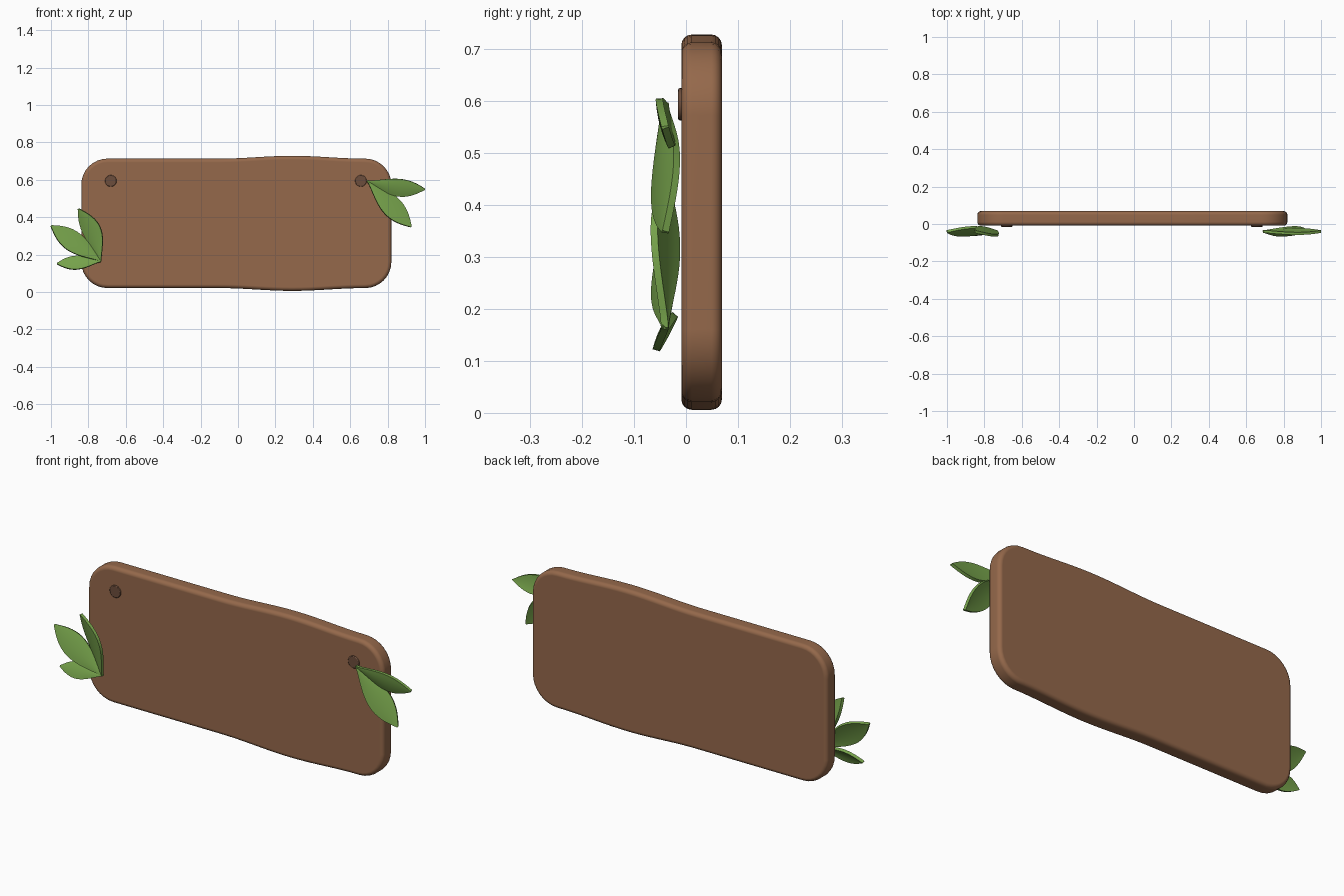
import bpy, bmesh, math
from mathutils import Vector

if "Cube" in bpy.data.objects:
    bpy.data.objects.remove(bpy.data.objects["Cube"])


def material(name, rgb):
    m = bpy.data.materials.new(name)
    m.diffuse_color = (*rgb, 1)
    m.use_nodes = True
    m.node_tree.nodes["Principled BSDF"].inputs["Base Color"].default_value = m.diffuse_color
    return m


WOOD = material("wood", (0.30, 0.14, 0.07))
PEG = material("dark_wood", (0.15, 0.075, 0.045))
GREEN = material("leaf_green", (0.18, 0.36, 0.07))


def finish(name, bm, mat):
    bmesh.ops.recalc_face_normals(bm, faces=bm.faces)
    me = bpy.data.meshes.new(name)
    bm.to_mesh(me)
    bm.free()
    ob = bpy.data.objects.new(name, me)
    bpy.context.collection.objects.link(ob)
    me.materials.append(mat)
    bpy.context.view_layer.objects.active = ob
    ob.select_set(True)
    bpy.ops.object.shade_smooth_by_angle(angle=math.radians(40))
    ob.select_set(False)
    return ob


# Board: rounded rectangle whose long edges swell gently right of centre
def swell(x):
    t = (x + 0.1) / 0.78
    return 0.015 * math.sin(math.pi * t) ** 2 if 0 < t < 1 else 0.0


def board():
    left, right, half, mid, r = -0.838, 0.82, 0.346, 0.367, 0.14
    top = []
    for i in range(9):
        a = math.pi - i * math.pi / 16
        top.append((left + r + r * math.cos(a), half - r + r * math.sin(a)))
    for i in range(1, 28):
        x = left + r + (right - left - 2 * r) * i / 28
        top.append((x, half + swell(x)))
    for i in range(9):
        a = math.pi / 2 - i * math.pi / 16
        top.append((right - r + r * math.cos(a), half - r + r * math.sin(a)))
    outline = [(x, mid + z) for x, z in top] + [(x, mid - z) for x, z in reversed(top)]
    bm = bmesh.new()
    face = bm.faces.new([bm.verts.new((x, -0.009, z)) for x, z in outline])
    res = bmesh.ops.extrude_face_region(bm, geom=[face], use_keep_orig=True)
    verts = [g for g in res["geom"] if isinstance(g, bmesh.types.BMVert)]
    bmesh.ops.translate(bm, verts=verts, vec=(0, 0.078, 0))
    ob = finish("board", bm, WOOD)
    bev = ob.modifiers.new("rounded_rim", 'BEVEL')
    bev.width, bev.segments = 0.02, 4
    bev.limit_method, bev.angle_limit = 'ANGLE', math.radians(60)
    ob.data.shade_smooth()
    wn = ob.modifiers.new("flat_faces", 'WEIGHTED_NORMAL')
    wn.keep_sharp = False


board()

# Round pegs near the top corners
for side, x in (("left", -0.68), ("right", 0.657)):
    bpy.ops.mesh.primitive_cylinder_add(vertices=24, radius=0.031, depth=0.03,
                                        location=(x, 0.0, 0.594),
                                        rotation=(math.pi / 2, 0, 0))
    peg = bpy.context.object
    peg.name = side + "_peg"
    peg.data.materials.append(PEG)
    bpy.ops.object.shade_smooth_by_angle(angle=math.radians(40))
    bev = peg.modifiers.new("soft_edge", 'BEVEL')
    bev.width, bev.segments, bev.limit_method = 0.003, 2, 'ANGLE'


# Leaf: pointed blade from base to tip, rolled about its length and slightly cupped
def leaf(name, base, tip, width, roll, bend=0.0):
    a, b = Vector((base[0], -0.04, base[1])), Vector((tip[0], -0.04, tip[1]))
    d = (b - a).normalized()
    flat = Vector((-d.z, 0, d.x))
    c, s = math.cos(math.radians(roll)), math.sin(math.radians(roll))
    across = flat * c + Vector((0, s, 0))
    normal = d.cross(across)
    if normal.y > 0:
        normal.negate()
    n, cols = 18, 6
    bm = bmesh.new()
    rows = []
    for i in range(n + 1):
        t = i / n
        w = 0.5 * width * max(math.sin(math.pi * t ** 1.25), 0.03) ** 0.9
        arc = math.sin(math.pi * t)
        centre = a.lerp(b, t) + flat * bend * arc + normal * 0.004 * arc
        row = []
        for j in range(cols + 1):
            u = 2 * j / cols - 1
            row.append(bm.verts.new(centre + across * w * u
                                    - normal * 0.005 * u * u * arc))
        rows.append(row)
    for p, q in zip(rows, rows[1:]):
        for j in range(cols):
            bm.faces.new((p[j], p[j + 1], q[j + 1], q[j]))
    ob = finish(name, bm, GREEN)
    sol = ob.modifiers.new("thickness", 'SOLIDIFY')
    sol.thickness, sol.offset = 0.014, 0
    # keep the smoothing step after the thickness
    for m in [m for m in ob.modifiers if m.type == 'NODES']:
        ob.modifiers.move(ob.modifiers.find(m.name), len(ob.modifiers) - 1)
    rim = ob.modifiers.new("crisp_rim", 'EDGE_SPLIT')
    rim.split_angle = math.radians(45)


LEFT, RIGHT = (-0.732, 0.163), (0.69, 0.595)
leaf("left_leaf_upper", LEFT, (-0.852, 0.445), 0.105, 25, -0.02)
leaf("left_leaf_middle", LEFT, (-1.0, 0.353), 0.115, -22)
leaf("left_leaf_lower", LEFT, (-0.967, 0.15), 0.078, -28)
leaf("right_leaf_upper", RIGHT, (1.0, 0.55), 0.095, -15, -0.012)
leaf("right_leaf_lower", RIGHT, (0.925, 0.348), 0.115, 22)
